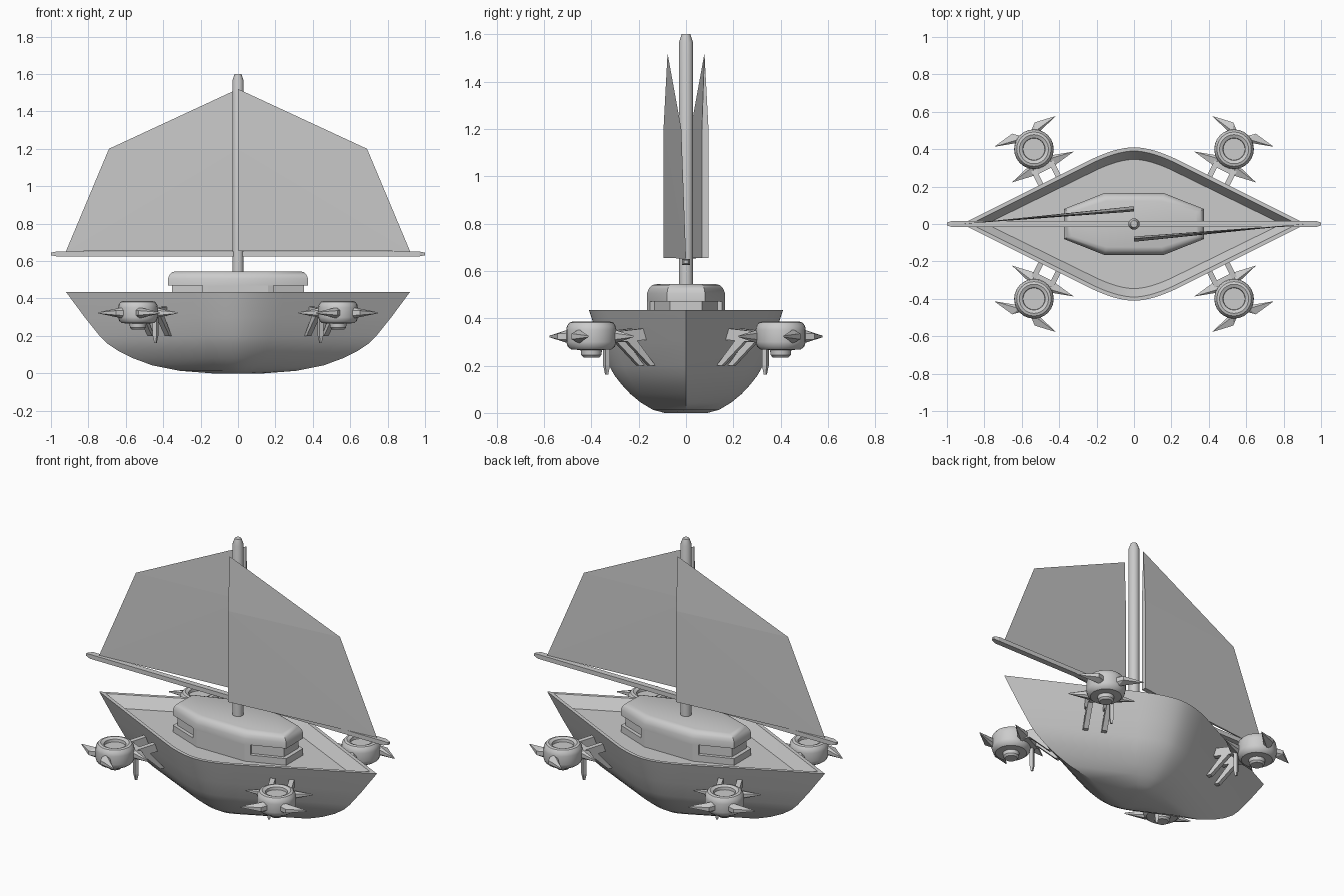
import bpy, bmesh, math
from mathutils import Vector

if "Cube" in bpy.data.objects:
    bpy.data.objects.remove(bpy.data.objects["Cube"])


def finish(name, bm, smooth=None):
    bmesh.ops.recalc_face_normals(bm, faces=bm.faces)
    me = bpy.data.meshes.new(name)
    bm.to_mesh(me)
    bm.free()
    ob = bpy.data.objects.new(name, me)
    bpy.context.collection.objects.link(ob)
    if smooth:
        bpy.ops.object.select_all(action='DESELECT')
        ob.select_set(True)
        bpy.context.view_layer.objects.active = ob
        bpy.ops.object.shade_smooth_by_angle(angle=math.radians(smooth))
    return ob


def loft(name, rings, smooth=None):
    """Skin a stack of equal-length point rings and cap both ends."""
    bm = bmesh.new()
    vs = [[bm.verts.new(p) for p in r] for r in rings]
    n = len(rings[0])
    for a, b in zip(vs, vs[1:]):
        for i in range(n):
            j = (i + 1) % n
            bm.faces.new((a[i], a[j], b[j], b[i]))
    bm.faces.new(vs[0])
    bm.faces.new(vs[-1])
    return finish(name, bm, smooth)


def solid(name, pts):
    """Convex solid around a few points."""
    bm = bmesh.new()
    vs = [bm.verts.new(p) for p in pts]
    res = bmesh.ops.convex_hull(bm, input=vs)
    junk = [v for v in res['geom_interior'] if isinstance(v, bmesh.types.BMVert)]
    bmesh.ops.delete(bm, geom=junk, context='VERTS')
    return finish(name, bm)


def circle(r, z, cx=0, cy=0, n=24):
    return [(cx + r * math.cos(2 * math.pi * i / n), cy + r * math.sin(2 * math.pi * i / n), z)
            for i in range(n)]


def four_way(quarter):
    """Close a quarter outline (from +x towards +y) into a full loop."""
    q = list(quarter)
    left = [(-x, y) for x, y in reversed(q)]
    top = q + [p for p in left if p not in q]
    low = [(x, -y) for x, y in reversed(top)]
    return top + [p for p in low if p not in top and (p[0], abs(p[1])) != (p[0], 0)]


# Hull: rounded diamond plan, scaled at each height, with a sunken deck
a, c, b = Vector((0.25, 0.335)), Vector((0.1, 0.41)), Vector((0.0, 0.41))
plan = [(1.0, 0.0)]
for i in range(9):
    t = i / 8
    p = a * (1 - t) ** 2 + c * 2 * t * (1 - t) + b * t * t
    plan.append((p.x / 0.92, p.y / 0.41))
plan = four_way(plan)
levels = [(0.14, 0.09, 0), (0.31, 0.14, 0.013), (0.46, 0.19, 0.043), (0.56, 0.235, 0.08),
          (0.64, 0.272, 0.12), (0.70, 0.303, 0.16), (0.74, 0.325, 0.2), (0.82, 0.365, 0.3),
          (0.92, 0.41, 0.435), (0.875, 0.39, 0.435), (0.79, 0.345, 0.37)]
loft("hull", [[(x * sx, y * sy, z) for x, y in plan] for sx, sy, z in levels], 30)


# Cabin: octagon with recessed windows wrapped round both ends
def cabin_ring(inset, z):
    q = [(0.375 - inset, 0.08 - inset * 0.4), (0.16 - inset * 0.3, 0.165 - inset)]
    return [(x, y, z) for x, y in four_way(q)]


loft("cabin_base", [cabin_ring(0, 0.36), cabin_ring(0, 0.41)])
band = four_way([(0.352, 0.068), (0.183, 0.133), (0.19, 0.153), (0.16, 0.165)])
loft("cabin_window_band", [[(x, y, z) for x, y in band] for z in (0.41, 0.47)])
loft("cabin_roof", [cabin_ring(0, 0.47), cabin_ring(0, 0.505), cabin_ring(0.008, 0.525),
                    cabin_ring(0.022, 0.54), cabin_ring(0.042, 0.545)], 35)

# Mast and boom
loft("mast", [circle(r, z, n=16) for r, z in ((0.03, 0.5), (0.03, 1.565), (0.018, 1.6))], 30)
boom = []
for x, w, h in ((0.97, 0.017, 0.013), (1.0, 0.008, 0.007)):
    boom += [(s * x, t * w, 0.638 + k * h) for s in (1, -1) for t in (1, -1) for k in (1, -1)]
solid("boom", boom)

# Sails: thin wedges, one each side, turned half a circle
for side, s in (("right", 1), ("left", -1)):
    pts = [(0.0, -0.078, 1.52), (0.69, -0.02, 1.2), (0.92, 0.0, 0.652)]
    pts += [(0.0, y, z) for y in (-0.067, -0.095) for z in (0.655, 1.2)]
    solid(side + "_sail", [(s * x, s * y, z) for x, y, z in pts])

# Four engine pods, mirrored; u points away from the hull, v towards midships
PX, PY = 0.535, 0.40
pod_profile = [(0.01, 0.362), (0.058, 0.362), (0.06, 0.378), (0.078, 0.386), (0.092, 0.382),
               (0.103, 0.367), (0.106, 0.35), (0.106, 0.3), (0.1, 0.28), (0.085, 0.268),
               (0.045, 0.266), (0.043, 0.245), (0.034, 0.235), (0.01, 0.235)]
for sx in (1, -1):
    for sy in (1, -1):
        tag = ("right" if sx > 0 else "left") + ("_back" if sy > 0 else "_front")

        def place(pts):
            return [(sx * (PX + 0.447 * u - 0.894 * v), sy * (PY + 0.894 * u + 0.447 * v), z)
                    for u, v, z in pts]

        loft(tag + "_pod", [circle(r, z, sx * PX, sy * PY, 24) for r, z in pod_profile], 35)

        # Swept fins
        for su in (1, -1):
            for sv in (1, -1):
                fin = []
                for ang, r, h in ((18, 0.098, 0.014), (30, 0.095, 0.03), (44, 0.098, 0.014),
                                  (28, 0.143, 0.012), (60, 0.213, 0.003)):
                    w = math.radians(ang)
                    fin += [(su * r * math.cos(w), sv * r * math.sin(w), 0.323 + k * h)
                            for k in (1, -1)]
                solid(tag + "_fin", place(fin))

        # Bracket: cross bar, two arms into the hull, two sloping legs
        solid(tag + "_bracket_bar", place([(u, v, z) for u in (-0.09, -0.13)
                                           for v in (-0.06, 0.06) for z in (0.30, 0.345)]))
        for sv in (1, -1):
            sec = [sv * 0.038, sv * 0.066]
            solid(tag + "_bracket_arm", place([(u, v, z) for v in sec for u, z in
                  ((-0.1, 0.30), (-0.1, 0.345), (-0.25, 0.31), (-0.25, 0.36))]))
            solid(tag + "_bracket_leg", place([(u, v, z) for v in sec for u, z in
                  ((-0.13, 0.31), (-0.18, 0.31), (-0.27, 0.2), (-0.245, 0.2))]))

        # Downward spike on the midships side
        solid(tag + "_spike", place([(-0.1 + i * w, 0.055 + j * w, z)
              for w, z in ((0.011, 0.31), (0.011, 0.2), (0.005, 0.163))
              for i in (1, -1) for j in (1, -1)]))
